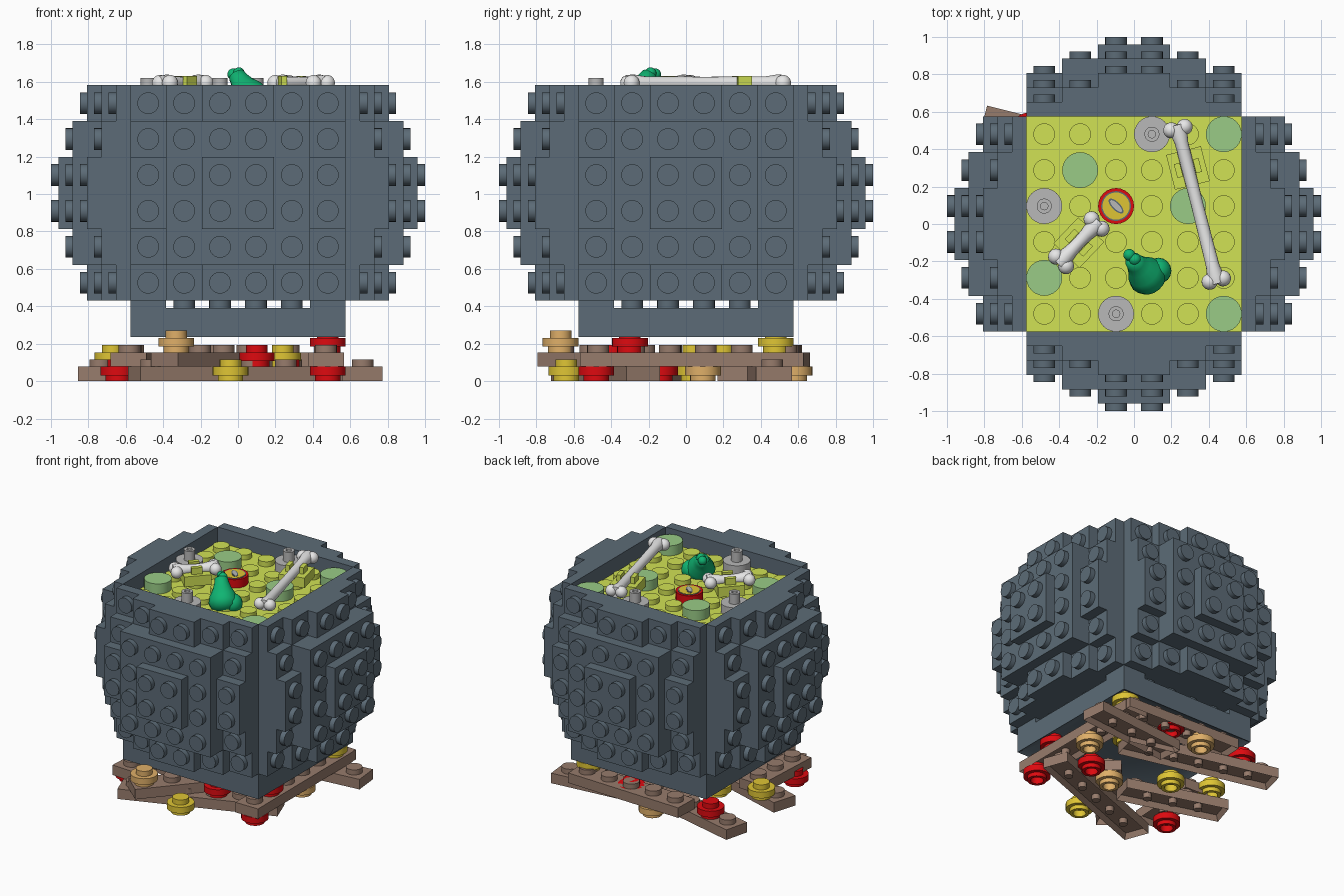
import bpy, bmesh, math
from mathutils import Matrix, Vector

old = bpy.data.objects.get("Cube")
if old:
    bpy.data.objects.remove(old, do_unlink=True)

P = 0.192              # stud pitch
H = 0.077              # plate height
R, SH = 0.058, 0.039   # stud radius and height
CORE = 3 * P
BASE, RIM = 0.43, 1.582
MID = (BASE + RIM) / 2
BED = RIM - 1.5 * H    # level of the soup surface
GRID = [(i - 2.5) * P for i in range(6)]


def material(name, *rgb):
    m = bpy.data.materials.new(name)
    m.use_nodes = True
    m.diffuse_color = (*rgb, 1)
    m.node_tree.nodes["Principled BSDF"].inputs["Base Color"].default_value = (*rgb, 1)
    return m


SLATE = material("slate grey", 0.107, 0.148, 0.184)
LIME = material("lime", 0.64, 0.76, 0.09)
RED = material("red", 0.73, 0.003, 0.005)
YELLOW = material("yellow", 0.74, 0.56, 0.035)
TAN = material("tan", 0.74, 0.43, 0.14)
BROWN = material("brown", 0.31, 0.2, 0.15)
BONE = material("bone white", 0.8, 0.8, 0.8)
GREY = material("light grey", 0.48, 0.48, 0.48)
SAGE = material("sage green", 0.32, 0.6, 0.24)
EMERALD = material("emerald", 0.005, 0.46, 0.17)


def box(bm, x0, x1, y0, y1, z0, z1, hollow=0, wall=0.028):
    """Box by its limits, with an optional recess in the underside."""
    m = Matrix.Translation(((x0 + x1) / 2, (y0 + y1) / 2, (z0 + z1) / 2)) @ \
        Matrix.Diagonal((x1 - x0, y1 - y0, z1 - z0, 1))
    verts = bmesh.ops.create_cube(bm, size=1, matrix=m)["verts"]
    if hollow:
        low = [f for f in verts[0].link_faces[:] + verts[6].link_faces[:]
               if all(v.co.z < z0 + 0.001 for v in f.verts)]
        bmesh.ops.inset_individual(bm, faces=low[:1], thickness=wall)
        bmesh.ops.translate(bm, verts=low[0].verts, vec=(0, 0, hollow))


def lathe(bm, profile, loc=(0, 0, 0), rot=None, segs=24):
    """Turn (radius, height) points around z, then place the result."""
    m = Matrix.Translation(loc) @ (rot or Matrix())
    rings = [[bm.verts.new(m @ Vector((r * math.cos(a), r * math.sin(a), z)))
              for a in (2 * math.pi * i / segs for i in range(segs))]
             for r, z in profile]
    for a, b in zip(rings, rings[1:]):
        for i in range(segs):
            j = (i + 1) % segs
            bm.faces.new((a[i], a[j], b[j], b[i]))
    bm.faces.new(rings[0])
    bm.faces.new(rings[-1])


def cyl(bm, r, h, loc, rot=None):
    lathe(bm, [(r, 0), (r, h)], loc, rot)


def ball(bm, r, loc):
    bmesh.ops.create_uvsphere(bm, u_segments=16, v_segments=10, radius=r,
                              matrix=Matrix.Translation(loc))


def finish(bm, name, mat, loc=(0, 0, 0), turn=0, sharp=35):
    bmesh.ops.recalc_face_normals(bm, faces=bm.faces)
    me = bpy.data.meshes.new(name)
    bm.to_mesh(me)
    bm.free()
    me.materials.append(mat)
    ob = bpy.data.objects.new(name, me)
    bpy.context.collection.objects.link(ob)
    ob.location = loc
    ob.rotation_euler.z = math.radians(turn)
    bpy.ops.object.select_all(action="DESELECT")
    ob.select_set(True)
    bpy.context.view_layer.objects.active = ob
    bpy.ops.object.shade_smooth_by_angle(angle=math.radians(sharp))
    return ob


# Pot core
bm = bmesh.new()
box(bm, -CORE, CORE, -CORE, CORE, BASE, BED - H)
finish(bm, "pot_core", SLATE)

# Four stepped side panels: (studs wide, studs tall, plates thick)
STEPS = [(6, 6, 1), (6, 4, 2), (4, 6, 2), (6, 2, 3), (2, 6, 3), (4, 4, 4), (2, 2, 5)]
OUT = Matrix.Rotation(math.pi / 2, 4, "X")
for side, turn in (("front", 0), ("right", 90), ("back", 180), ("left", 270)):
    bm = bmesh.new()
    for w, t, n in STEPS:
        w, t = w * P / 2, t * P / 2
        box(bm, -w, w, -CORE - n * H, -CORE, MID - t, MID + t)
    for x in GRID:
        for z in GRID:
            n = max(n for w, t, n in STEPS if abs(x) < w * P / 2 and abs(z) < t * P / 2)
            cyl(bm, R, SH, (x, -CORE - n * H, MID + z), OUT)
    finish(bm, side + "_panel", SLATE, turn=turn)

# Foot under the pot: a frame one stud wide below a plate
bm = bmesh.new()
FOOT = BASE - SH
box(bm, -CORE, CORE, -CORE, CORE, 0.235, FOOT, hollow=H, wall=P)
for x in GRID:
    for y in GRID:
        edges = (abs(x) > 2 * P) + (abs(y) > 2 * P)
        if edges == 2:
            box(bm, x - P / 2, x + P / 2, y - P / 2, y + P / 2, FOOT, BASE)
        elif edges == 1:
            cyl(bm, R, SH, (x, y, FOOT))
finish(bm, "pot_foot", SLATE)

# Soup surface with studs
bm = bmesh.new()
box(bm, -CORE, CORE, -CORE, CORE, BED - H, BED)
for x in GRID:
    for y in GRID:
        cyl(bm, R, SH, (x, y, BED))
finish(bm, "soup_surface", LIME)

# Floating round tiles, given by grid column and row
for i, j in ((5, 5), (1, 4), (4, 3), (0, 1), (5, 0)):
    bm = bmesh.new()
    cyl(bm, P / 2, H, (GRID[i], GRID[j], BED))
    finish(bm, "round_tile", SAGE)

# Round plates with a hollow post
for i, j in ((3, 5), (0, 3), (2, 0)):
    bm = bmesh.new()
    lathe(bm, [(P / 2, 0), (P / 2, H), (0.04, H), (0.04, 0.154), (0.02, 0.154), (0.02, 0.1)],
          (GRID[i], GRID[j], BED))
    finish(bm, "post_plate", GREY)

# Floating eye
EYE = Vector((GRID[2], GRID[3], BED))
bm = bmesh.new()
cyl(bm, P / 2, H - 0.012, EYE)
finish(bm, "eye_body", RED)
for name, mat, r, squash, z in (("eye_ring", SLATE, 0.08, 1, 0), ("eye_iris", YELLOW, 0.073, 1, 0.002),
                                ("eye_pupil", SLATE, 0.052, 0.42, 0.004), ("eye_glint", GREY, 0.042, 0.35, 0.006)):
    bm = bmesh.new()
    cyl(bm, r, 0.002, (0, 0, 0))
    ob = finish(bm, name, mat, EYE + Vector((0, 0, H - 0.012 + z)), -45)
    ob.scale.y = squash


# Bones and the clips that hold them
def bone(name, a, b, clip_at):
    a, b = Vector(a), Vector(b)
    length, turn = (b - a).length, math.degrees(math.atan2(b.y - a.y, b.x - a.x))
    half = length / 2
    bm = bmesh.new()
    lathe(bm, [(0.042, -half - 0.02), (0.046, 0.02 - half), (0.036, 0.08 - half), (0.033, 0),
               (0.036, half - 0.08), (0.046, half - 0.02), (0.042, half + 0.02)],
          rot=Matrix.Rotation(math.pi / 2, 4, "Y"), segs=16)
    for s in (-1, 1):
        for t in (-1, 1):
            ball(bm, 0.043, (s * half, t * 0.037, 0))
    finish(bm, name, BONE, ((a.x + b.x) / 2, (a.y + b.y) / 2, 1.594), turn, 60)
    bm = bmesh.new()
    box(bm, -P / 2, P / 2, -P / 2, P / 2, SH, SH + H)
    for s in (-1, 1):
        box(bm, -0.038, 0.038, s * 0.052 - 0.016, s * 0.052 + 0.016, SH + H, 0.165)
    c = a.lerp(b, clip_at)
    finish(bm, name + "_clip", LIME, (c.x, c.y, BED), turn)


bone("long_bone", (0.235, 0.51), (0.44, -0.3), 0.26)
bone("short_bone", (-0.39, -0.2), (-0.2, 0.0), 0.5)

# Meat leg
bm = bmesh.new()
root, tip = Vector((0.1, -0.31, 1.46)), Vector((-0.01, -0.19, 1.64))
lean = (tip - root).to_track_quat("Z", "Y").to_matrix().to_4x4()
lathe(bm, [(0.05, -0.01), (0.09, 0.02), (0.105, 0.06), (0.092, 0.11), (0.066, 0.16),
           (0.052, 0.2), (0.046, 0.235), (0.02, 0.25)], root, lean, 16)
ball(bm, 0.032, tip + Vector((-0.015, 0.025, 0)))
ball(bm, 0.032, tip + Vector((0.015, 0, 0.005)))
ball(bm, 0.07, root + Vector((0.03, 0.06, 0.04)))
finish(bm, "meat_leg", EMERALD, sharp=60)

# Firewood planks: x, y, level, studs, turn
PLANKS = [(-0.25, 0.4, 0, 6, -14), (-0.46, -0.13, 0, 4, -17), (0.38, 0.43, 0, 4, 6),
          (-0.015, -0.43, 0, 6, 20.5), (0.47, 0.01, 1, 6, 90), (0.08, 0.55, 1, 5, -2),
          (-0.57, -0.27, 1, 3, 87), (-0.14, -0.44, 1, 4, 49)]
for x, y, level, n, turn in PLANKS:
    bm = bmesh.new()
    box(bm, -n * P / 2, n * P / 2, -P / 2, P / 2, 0, H, hollow=0.04)
    for i in range(n):
        cyl(bm, R, SH, ((i - (n - 1) / 2) * P, 0, H))
        if i:
            cyl(bm, 0.03, 0.04, ((i - n / 2) * P, 0, 0.001))
    finish(bm, "firewood_plank", BROWN, (x, y, level * H), turn)

# Embers: round studded plates among the wood
EMBERS = [(RED, "red", [(-0.64, -0.41, 0), (0.48, -0.48, 0), (0.27, -0.14, 0), (0.1, -0.39, 1),
                        (0.48, -0.3, 2), (0.1, 0.52, 1), (-0.56, 0.5, 1)]),
          (YELLOW, "yellow", [(-0.04, -0.64, 0), (0.48, 0.48, 2), (0.24, 0.2, 1),
                              (-0.3, 0.04, 0), (-0.67, 0.04, 1)]),
          (TAN, "tan", [(0.48, 0.09, 0), (-0.12, 0.58, 0), (0.04, -0.22, 0), (-0.33, -0.67, 2)])]
for mat, colour, spots in EMBERS:
    for x, y, level in spots:
        bm = bmesh.new()
        lathe(bm, [(0.045, 0.05), (0.045, 0), (0.068, 0), (0.068, 0.03), (P / 2, 0.03),
                   (P / 2, H), (R, H), (R, H + SH)], (x, y, level * H))
        finish(bm, colour + "_ember", mat)
